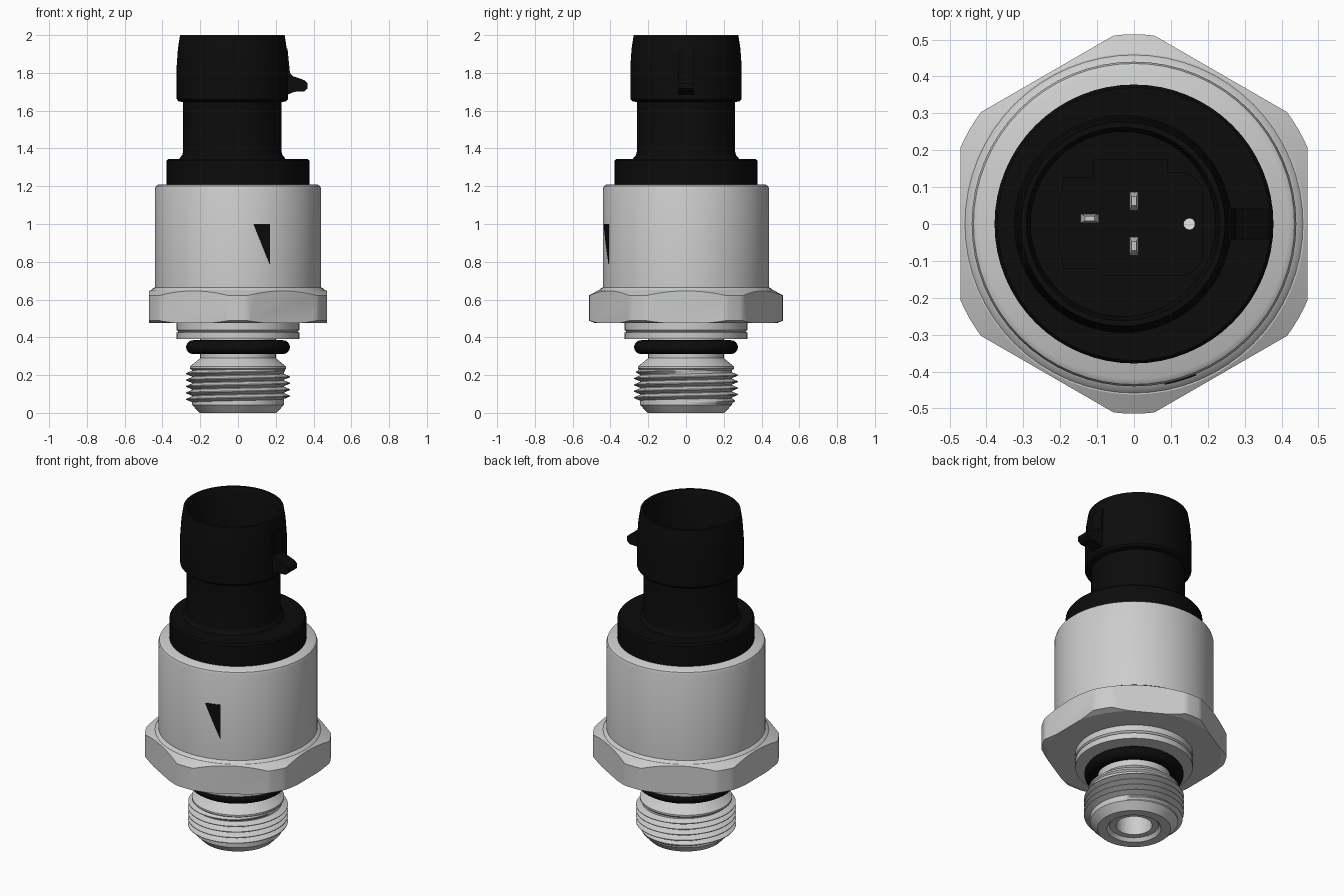
import bpy, bmesh, math
from mathutils import Matrix, Vector

cube = bpy.data.objects.get("Cube")
if cube:
    bpy.data.objects.remove(cube, do_unlink=True)


def material(name, rgb):
    m = bpy.data.materials.new(name)
    m.use_nodes = True
    col = (*rgb, 1.0)
    m.diffuse_color = col
    bsdf = next(n for n in m.node_tree.nodes if n.type == 'BSDF_PRINCIPLED')
    bsdf.inputs["Base Color"].default_value = col
    return m


STEEL = material("light steel", (0.60, 0.61, 0.60))
BLACK = material("black plastic", (0.0035, 0.0035, 0.0035))
WHITE = material("white plug", (0.85, 0.85, 0.85))


def finish(name, bm, mat, angle=35):
    bmesh.ops.recalc_face_normals(bm, faces=bm.faces)
    me = bpy.data.meshes.new(name)
    bm.to_mesh(me)
    bm.free()
    ob = bpy.data.objects.new(name, me)
    bpy.context.collection.objects.link(ob)
    me.materials.append(mat)
    smooth(ob, angle)
    return ob


def smooth(ob, angle=35):
    bpy.ops.object.select_all(action='DESELECT')
    ob.select_set(True)
    bpy.context.view_layer.objects.active = ob
    bpy.ops.object.shade_smooth_by_angle(angle=math.radians(angle))


def lathe(name, profile, mat, cx=0.0, seg=64, closed=True):
    """Revolve (radius, z) points about a vertical axis at x = cx."""
    bm = bmesh.new()
    vs = [bm.verts.new((r, 0, z)) for r, z in profile]
    es = [bm.edges.new(p) for p in zip(vs, vs[1:])]
    if closed:
        es.append(bm.edges.new((vs[-1], vs[0])))
    bmesh.ops.spin(bm, geom=vs + es, cent=(0, 0, 0), axis=(0, 0, 1),
                   angle=math.tau, steps=seg, use_duplicate=False)
    bmesh.ops.remove_doubles(bm, verts=bm.verts, dist=1e-5)
    bmesh.ops.translate(bm, verts=bm.verts, vec=(cx, 0, 0))
    return finish(name, bm, mat)


def prism(name, outline, vec, mat):
    """Extrude a flat outline of 3D points along vec."""
    bm = bmesh.new()
    f = bm.faces.new([bm.verts.new(p) for p in outline])
    ext = bmesh.ops.extrude_face_region(bm, geom=[f])
    bmesh.ops.translate(bm, vec=vec, verts=[
        g for g in ext["geom"] if isinstance(g, bmesh.types.BMVert)])
    return finish(name, bm, mat)


def boolean(ob, other, operation):
    mod = ob.modifiers.new("cut", 'BOOLEAN')
    mod.operation, mod.object, mod.solver = operation, other, 'EXACT'
    other.hide_render = True
    bpy.ops.object.select_all(action='DESELECT')
    ob.select_set(True)
    bpy.context.view_layer.objects.active = ob
    bpy.ops.object.modifier_apply(modifier=mod.name)
    bpy.data.objects.remove(other, do_unlink=True)
    smooth(ob, 25)


# Steel housing with a crimped foot
lathe("housing", [(0, 0.60), (0.462, 0.60), (0.462, 0.645), (0.452, 0.658),
                  (0.44, 0.665), (0.44, 1.185), (0.435, 1.20), (0.42, 1.21),
                  (0, 1.21)], STEEL, closed=False)

# Hexagon nut: a hex prism trimmed by a chamfered disc
R = 0.47 / math.cos(math.pi / 6)
hexa = [(R * math.sin(math.pi / 3 * i), R * math.cos(math.pi / 3 * i), 0.475)
        for i in range(6)]
nut = prism("hex_nut", hexa, (0, 0, 0.175), STEEL)
trim = lathe("nut_trim", [(0, 0.46), (0.48, 0.46), (0.48, 0.475), (0.514, 0.488),
                          (0.514, 0.622), (0.462, 0.65), (0.462, 0.67), (0, 0.67)],
             STEEL, closed=False, seg=96)
boolean(nut, trim, 'INTERSECT')

# Stepped shoulder under the nut
lathe("shoulder", [(0, 0.48), (0.325, 0.48), (0.325, 0.44), (0.315, 0.43),
                   (0.325, 0.425), (0.325, 0.39), (0, 0.39)], STEEL, closed=False)

# Sealing ring
ring = [(0.236 + 0.039 * math.cos(a), 0.348 + 0.037 * math.sin(a))
        for a in (math.tau * i / 16 for i in range(16))]
lathe("sealing_ring", ring, BLACK)

# Threaded stem core with a countersunk bore
lathe("stem", [(0.20, 0.40), (0.20, 0.29), (0.255, 0.245), (0.255, 0.235),
               (0.243, 0.225), (0.243, 0.042), (0.203, 0.0), (0.15, 0.0),
               (0.135, 0.02), (0.10, 0.02), (0.10, 0.36), (0, 0.36)],
      STEEL, closed=False)


# Helical thread ridge, tapered at the lower chamfer
def thread(z0, z1, pitch, steps=48):
    bm = bmesh.new()
    turns = (z1 - z0) / pitch
    rows = []
    for i in range(int(turns * steps) + 1):
        a, z = math.tau * i / steps, z0 + pitch * i / steps
        fade = min(1, i / steps * 2, (turns * steps - i) / steps * 2)
        crest = min(0.243 + 0.033 * max(fade, 0), 0.205 + z)
        row = []
        for r, dz in ((0.24, -pitch / 2), (crest, -0.002), (crest, 0.002),
                      (0.24, pitch / 2)):
            row.append(bm.verts.new((r * math.cos(a), r * math.sin(a), z + dz)))
        rows.append(row)
    for p, q in zip(rows, rows[1:]):
        for k in range(3):
            bm.faces.new((p[k], q[k], q[k + 1], p[k + 1]))
    return finish("thread", bm, STEEL)


thread(0.055, 0.228, 0.034)

# Plastic flange seated in the housing
lathe("flange", [(0, 1.20), (0.378, 1.20), (0.378, 1.335), (0.37, 1.345),
                 (0, 1.345)], BLACK, closed=False)

# Connector shroud with a round socket
CX = -0.03
shroud = lathe("connector_shroud", [
    (0, 1.33), (0.285, 1.33), (0.278, 1.35), (0.265, 1.365), (0.26, 1.385),
    (0.26, 1.645), (0.285, 1.65), (0.295, 1.662), (0.295, 1.83), (0.288, 1.93),
    (0.277, 2.0), (0.262, 2.0), (0.25, 1.97), (0.25, 1.53), (0, 1.53)],
    BLACK, cx=CX, closed=False)

# Keyed recess in the socket floor
key = [(-0.20, 0.07), (-0.19, 0.125), (-0.08, 0.125), (-0.11, 0.175), (0.09, 0.175),
       (0.09, 0.14), (0.145, 0.14), (0.185, 0.10), (0.185, -0.10),
       (0.145, -0.14), (-0.08, -0.14), (-0.10, -0.12), (-0.19, -0.12), (-0.20, -0.07)]
key[2:4] = [(-0.11, 0.125), (-0.11, 0.175)]
cutter = prism("key_cutter", [(x, y, 1.43) for x, y in key], (0, 0, 0.2), BLACK)
boolean(shroud, cutter, 'DIFFERENCE')

# Latch tab on the side of the shroud
tab = [(0.245, 1.93), (0.262, 1.93), (0.275, 1.80), (0.29, 1.783), (0.35, 1.762),
       (0.369, 1.745), (0.369, 1.718), (0.35, 1.702), (0.30, 1.70),
       (0.262, 1.685), (0.245, 1.685)]
prism("latch_tab", [(x, -0.042, z) for x, z in tab], (0, 0.084, 0), BLACK)

# Contact pins with tapered tips
for i, (x, y, w, d) in enumerate([(-0.12, 0.015, 0.05, 0.025),
                                  (0, 0.062, 0.025, 0.05),
                                  (0, -0.06, 0.025, 0.05)]):
    bm = bmesh.new()
    bmesh.ops.create_cube(bm, size=1, matrix=Matrix.Translation((x, y, 1.56))
                          @ Matrix.Diagonal((w, d, 0.28, 1)))
    top = max(bm.faces, key=lambda f: f.calc_center_median().z)
    tip = bmesh.ops.extrude_face_region(bm, geom=[top])
    for v in [g for g in tip["geom"] if isinstance(g, bmesh.types.BMVert)]:
        v.co = Vector((x + (v.co.x - x) * 0.5, y + (v.co.y - y) * 0.5, 1.73))
    bmesh.ops.delete(bm, geom=[top], context='FACES_ONLY')
    finish(f"contact_pin_{i + 1}", bm, STEEL)

# Small round plug in the socket floor
lathe("vent_plug", [(0, 1.42), (0.016, 1.42), (0.016, 1.435), (0, 1.435)],
      WHITE, cx=0.15, seg=20, closed=False)

# Curved triangular marker plate on the front of the housing
bm = bmesh.new()
N, r = 6, 0.4385
cols = []
for i in range(N + 1):
    x, t = 0.082 + 0.085 * i / N, i / N
    y = -math.sqrt(r * r - x * x)
    cols.append([bm.verts.new((x, y, 1.0)),
                 bm.verts.new((x, y, 1.0 - 0.21 * t - 0.001))])
for p, q in zip(cols, cols[1:]):
    bm.faces.new((p[0], p[1], q[1], q[0]))
ext = bmesh.ops.extrude_face_region(bm, geom=bm.faces[:])
for v in [g for g in ext["geom"] if isinstance(g, bmesh.types.BMVert)]:
    s = 0.4435 / r
    v.co.x, v.co.y = v.co.x * s, v.co.y * s
finish("marker_triangle", bm, BLACK)
